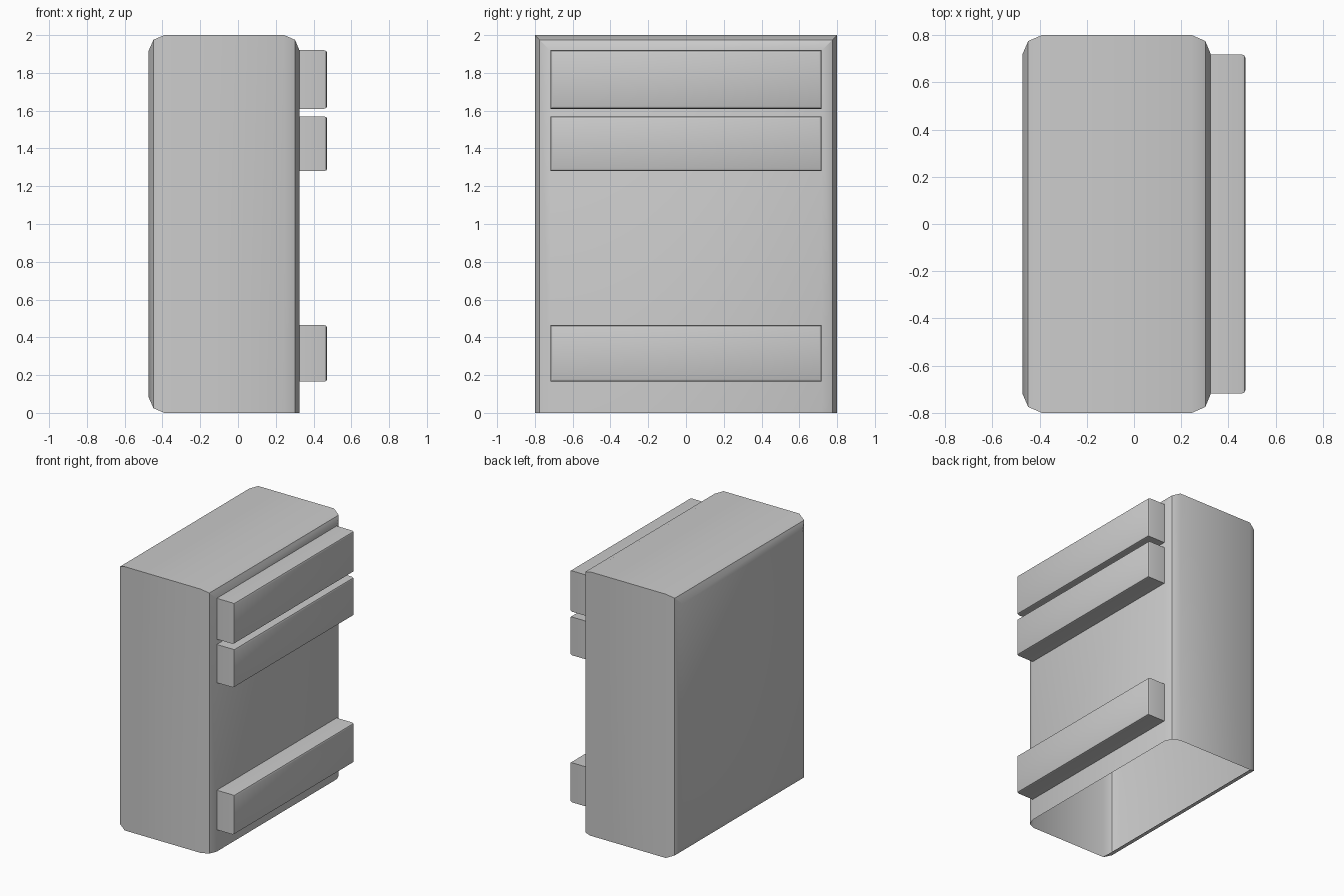
import bpy, bmesh
from math import radians

if "Cube" in bpy.data.objects:
    bpy.data.objects.remove(bpy.data.objects["Cube"])


def loft_box(name, rings, skip_bottom=(), cap_start=True):
    """Loft rectangular rings (x, y0, y1, z0, z1) along x."""
    bm = bmesh.new()
    loops = [[bm.verts.new((x, y, z)) for y, z in
              ((y0, z0), (y1, z0), (y1, z1), (y0, z1))]
             for x, y0, y1, z0, z1 in rings]
    for i, (a, b) in enumerate(zip(loops, loops[1:])):
        for k in range(4):
            if k == 0 and i in skip_bottom:
                continue
            n = (k + 1) % 4
            bm.faces.new((a[k], b[k], b[n], a[n]))
    if cap_start:
        bm.faces.new(loops[0])
    bm.faces.new(loops[-1])
    bmesh.ops.recalc_face_normals(bm, faces=bm.faces)
    mesh = bpy.data.meshes.new(name)
    bm.to_mesh(mesh)
    bm.free()
    obj = bpy.data.objects.new(name, mesh)
    bpy.context.collection.objects.link(obj)
    bpy.ops.object.select_all(action='DESELECT')
    obj.select_set(True)
    bpy.context.view_layer.objects.active = obj
    bpy.ops.object.shade_smooth_by_angle(angle=radians(30))
    return obj


# Cabinet shell: rounded back and front rims, open underneath
profile = [(-0.473, 0.083), (-0.448, 0.025), (-0.39, 0),
           (0.245, 0), (0.302, 0.025), (0.325, 0.08)]
rings = [(x, -0.8 + d, 0.8 - d, d if x < 0 else 0, 2 - d) for x, d in profile]
loft_box("cabinet_body", rings, skip_bottom=(2, 3, 4))

# Drawer fronts with a small chamfer around the face
for name, z0, z1 in (("top_drawer", 1.61, 1.92),
                     ("middle_drawer", 1.28, 1.57),
                     ("bottom_drawer", 0.165, 0.465)):
    rings = [(x, -0.718 + d, 0.718 - d, z0 + d, z1 - d)
             for x, d in ((0.325, 0), (0.455, 0), (0.467, 0.004), (0.472, 0.014))]
    loft_box(name, rings, cap_start=False)
